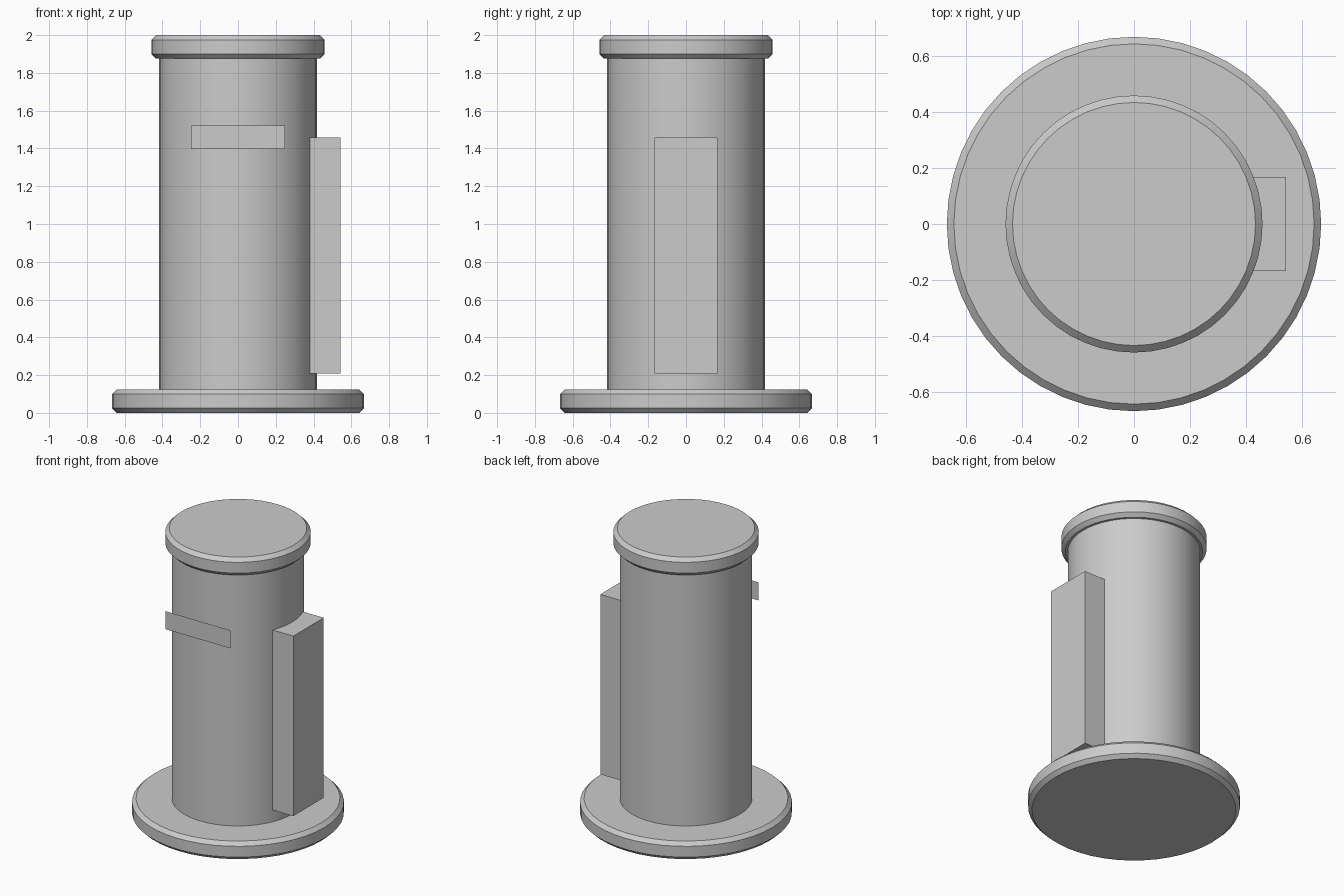
import bpy
from math import radians

if "Cube" in bpy.data.objects:
    bpy.data.objects.remove(bpy.data.objects["Cube"])

SIDES = 48


def finish(obj, name):
    obj.name = name
    obj.data.name = name
    return obj


def cylinder(name, radius, z0, z1, bevel=0.0):
    bpy.ops.mesh.primitive_cylinder_add(
        vertices=SIDES, radius=radius, depth=z1 - z0, location=(0, 0, (z0 + z1) / 2))
    obj = finish(bpy.context.object, name)
    if bevel:
        mod = obj.modifiers.new("chamfer", 'BEVEL')
        mod.width = bevel
        mod.segments = 1
        mod.limit_method = 'ANGLE'
        mod.angle_limit = radians(40)
        bpy.ops.object.modifier_apply(modifier=mod.name)
    bpy.ops.object.shade_smooth_by_angle(angle=radians(30))
    return obj


def box(name, x, y, z):
    bpy.ops.mesh.primitive_cube_add(
        size=1, location=[(a + b) / 2 for a, b in (x, y, z)])
    obj = finish(bpy.context.object, name)
    obj.scale = [b - a for a, b in (x, y, z)]
    bpy.ops.object.transform_apply(location=False, rotation=False, scale=True)
    return obj


# Round foot, column and top cap
cylinder("base_flange", 0.667, 0.0, 0.125, bevel=0.025)
cylinder("column", 0.417, 0.125, 1.875)
cylinder("top_cap", 0.458, 1.875, 2.0, bevel=0.025)

# Box housing on the right side, sunk into the column
box("side_housing", (0.375, 0.542), (-0.167, 0.167), (0.208, 1.458))

# Thin flat plate standing just off the front of the column
bpy.ops.mesh.primitive_plane_add(
    size=1, location=(0, -0.4375, 1.46), rotation=(radians(90), 0, 0))
plate = finish(bpy.context.object, "front_plate")
plate.scale = (0.5, 0.125, 1)
bpy.ops.object.transform_apply(location=False, rotation=True, scale=True)
